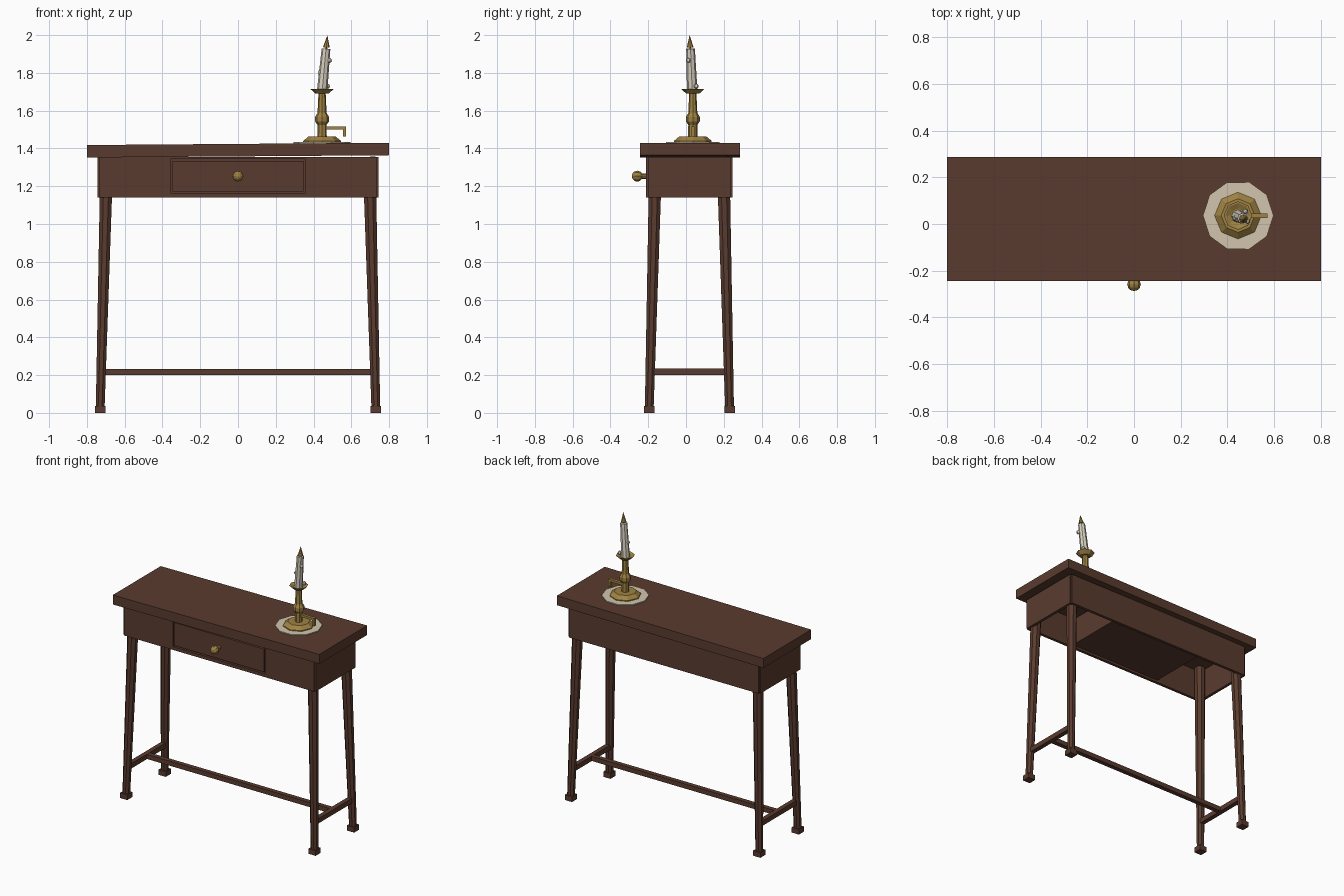
import bpy, bmesh, math
from mathutils import Vector, Matrix

cube = bpy.data.objects.get("Cube")
if cube:
    bpy.data.objects.remove(cube, do_unlink=True)


def material(name, r, g, b):
    m = bpy.data.materials.new(name)
    m.use_nodes = True
    m.diffuse_color = (r, g, b, 1)
    m.node_tree.nodes["Principled BSDF"].inputs["Base Color"].default_value = (r, g, b, 1)
    return m


WOOD = material("dark wood", 0.102, 0.044, 0.028)
BRASS = material("brass", 0.35, 0.225, 0.055)
WAX = material("candle wax", 0.70, 0.64, 0.53)
LINEN = material("cream linen", 0.64, 0.56, 0.42)


def add(name, bm, mat):
    bmesh.ops.recalc_face_normals(bm, faces=bm.faces)
    mesh = bpy.data.meshes.new(name)
    bm.to_mesh(mesh)
    bm.free()
    mesh.materials.append(mat)
    ob = bpy.data.objects.new(name, mesh)
    bpy.context.collection.objects.link(ob)
    return ob


def box(name, lo, hi, mat=WOOD):
    lo, hi = Vector(lo), Vector(hi)
    bm = bmesh.new()
    bmesh.ops.create_cube(bm, size=1, matrix=Matrix.Diagonal((hi - lo).to_4d()))
    ob = add(name, bm, mat)
    ob.location = (lo + hi) / 2
    return ob


def rod(name, a, b, r1, r2, mat, sides=8, turn=0.0):
    """Tapered rod from a to b."""
    a, b = Vector(a), Vector(b)
    rot = Vector((0, 0, 1)).rotation_difference(b - a).to_matrix().to_4x4()
    bm = bmesh.new()
    bmesh.ops.create_cone(bm, cap_ends=True, segments=sides, radius1=r1, radius2=r2,
                          depth=(b - a).length,
                          matrix=Matrix.Translation((a + b) / 2) @ rot @ Matrix.Rotation(turn, 4, "Z"))
    return add(name, bm, mat)


def ball(name, centre, r, mat, seg=8, rings=6, tilt=0.0):
    bm = bmesh.new()
    bmesh.ops.create_uvsphere(bm, u_segments=seg, v_segments=rings, radius=r,
                              matrix=Matrix.Translation(centre) @ Matrix.Rotation(tilt, 4, "X"))
    return add(name, bm, mat)


CY = 0.018                    # middle of the table, front to back
LOW, HIGH = 1.14, 1.355       # apron heights

# Table top, sitting very slightly crooked
top = box("table_top", (-0.8, -0.243, 1.358), (0.8, 0.287, 1.424))
top.rotation_euler.y = -0.0075

# Splayed legs with square feet
for sx, side in ((-1, "right"), (1, "left")):
    for sy, end in ((-1, "front"), (1, "back")):
        foot = Vector((sx * 0.73, CY + sy * 0.213, 0))
        head = Vector((sx * 0.694, CY + sy * 0.178, HIGH))
        rod(f"{end}_{side}_leg", foot + Vector((0, 0, 0.01)), head, 0.025, 0.037, WOOD, 8, math.pi / 8)
        half = Vector((0.028, 0.028, 0))
        box(f"{end}_{side}_foot", foot - half, foot + half + Vector((0, 0, 0.036)))

    # Side apron and side stretcher
    xs = sorted((sx * 0.725, sx * 0.745))
    box(f"{side}_apron", (xs[0], CY - 0.219, LOW), (xs[1], CY + 0.219, HIGH))
    box(f"{side}_stretcher", (sx * 0.723 - 0.016, CY - 0.2, 0.2), (sx * 0.723 + 0.016, CY + 0.2, 0.234))

box("long_stretcher", (-0.715, CY - 0.016, 0.201), (0.715, CY + 0.016, 0.233))

# Back apron, and front apron framing the drawer opening
FRONT, INNER = CY - 0.229, CY - 0.209
box("back_apron", (-0.735, CY + 0.209, LOW), (0.735, CY + 0.229, HIGH))
box("front_apron_right", (-0.735, FRONT, LOW), (-0.357, INNER, HIGH))
box("front_apron_left", (0.357, FRONT, LOW), (0.735, INNER, HIGH))
box("drawer_rail_top", (-0.357, FRONT, 1.343), (0.357, INNER, HIGH))
box("drawer_rail_bottom", (-0.357, FRONT, LOW), (0.357, INNER, 1.163))

# Drawer
box("drawer_front", (-0.348, FRONT + 0.001, 1.172), (0.348, INNER, 1.334))
box("drawer_box", (-0.36, INNER, 1.155), (0.36, CY + 0.19, 1.345))
rod("knob_stem", (0, INNER, 1.253), (0, -0.25, 1.253), 0.014, 0.014, BRASS)
ball("drawer_knob", (0, -0.258, 1.253), 0.029, BRASS, tilt=math.pi / 2)

# Doily
CX, CYC = 0.445, 0.036
rod("doily", (CX, CYC, 1.424), (CX, CYC, 1.434), 0.15, 0.15, LINEN, 10, math.pi / 10)


# Candlestick, turned from a profile of (radius, height)
def lathe(name, profile, mat, sides=8):
    bm = bmesh.new()
    rings = []
    for r, z in profile:
        rings.append([bm.verts.new((CX + r * math.cos(k * math.tau / sides),
                                    CYC + r * math.sin(k * math.tau / sides), z))
                      for k in range(sides)])
    for a, b in zip(rings, rings[1:]):
        for k in range(sides):
            n = (k + 1) % sides
            bm.faces.new((a[k], a[n], b[n], b[k]))
    bm.faces.new(rings[0])
    bm.faces.new(rings[-1])
    return add(name, bm, mat)


lathe("candlestick_base", [(0.1, 1.432), (0.1, 1.44), (0.072, 1.463)], BRASS)
lathe("candlestick_stem", [(0.025, 1.46), (0.024, 1.525), (0.037, 1.543), (0.037, 1.567),
                           (0.024, 1.588), (0.019, 1.695)], BRASS)
lathe("drip_pan", [(0.034, 1.69), (0.061, 1.714), (0.054, 1.714), (0.03, 1.702)], BRASS)

# Handle
box("handle_bar", (CX + 0.015, CYC - 0.01, 1.501), (0.572, CYC + 0.01, 1.517), BRASS)
box("handle_drop", (0.556, CYC - 0.01, 1.462), (0.572, CYC + 0.01, 1.503), BRASS)

# Leaning candle with wax drips and a flame
rod("candle", (CX, CYC - 0.003, 1.70), (0.466, 0.024, 1.928), 0.028, 0.023, WAX)
rod("wick", (0.466, 0.024, 1.92), (0.468, 0.022, 1.945), 0.004, 0.004, BRASS, 6)
rod("flame", (0.468, 0.022, 1.935), (0.473, 0.019, 2.0), 0.018, 0.0, BRASS)
for n, spot in enumerate([(0.486, 0.012, 1.866), (0.433, 0.024, 1.802), (0.476, 0.054, 1.73)]):
    ball(f"wax_drip_{n + 1}", spot, 0.013, WAX, 6, 5)
